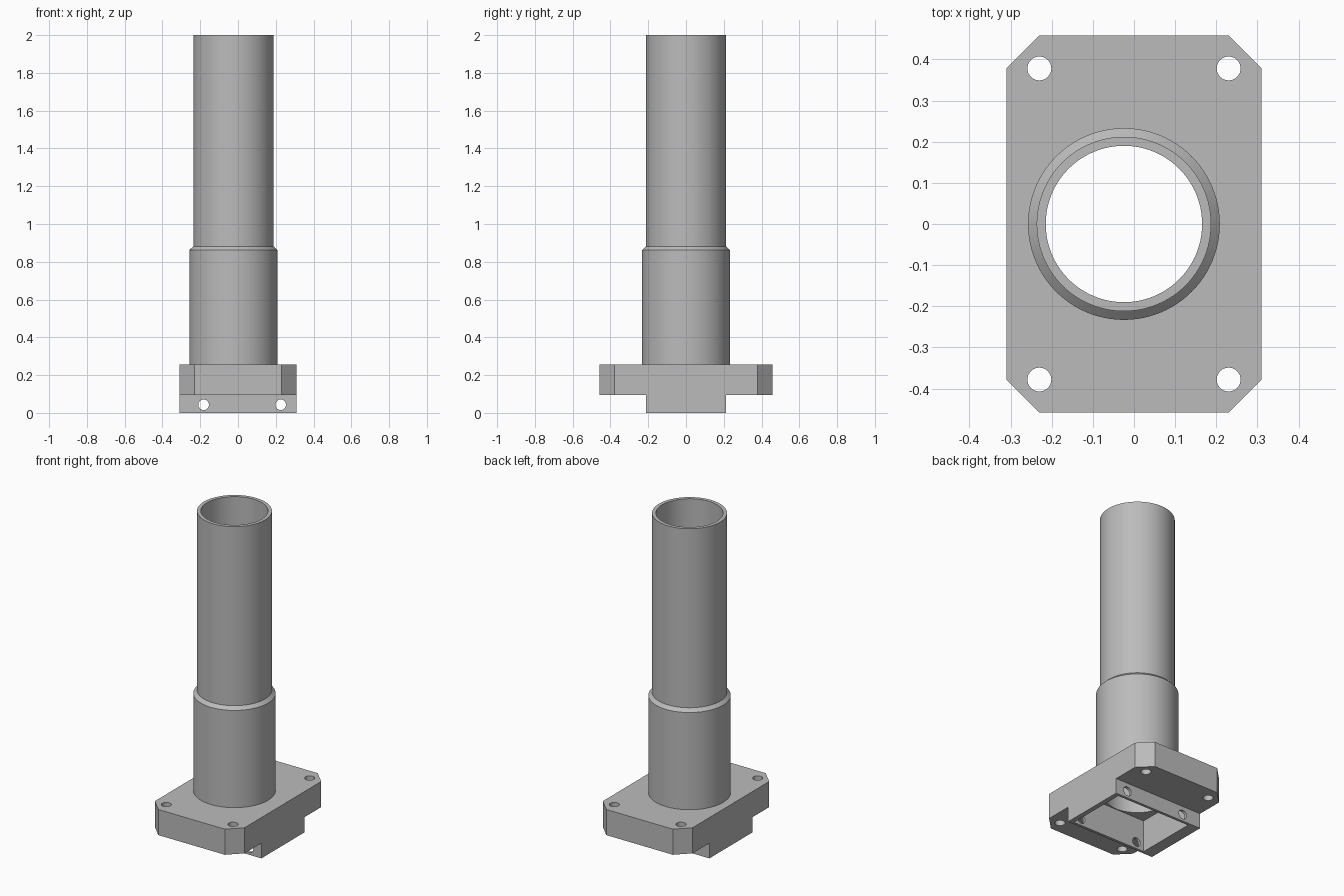
import bpy, bmesh, math
from mathutils import Matrix

cube = bpy.data.objects.get("Cube")
if cube:
    bpy.data.objects.remove(cube, do_unlink=True)

# Main sizes
HALF_X, HALF_Y, BLOCK_Y = 0.31, 0.458, 0.212
STEP_Z, PLATE_Z, TOP_Z = 0.095, 0.255, 2.0
TUBE_X, BORE, TUBE_R, COLLAR_R = -0.0245, 0.19, 0.212, 0.233
SIDES = 96

grey = bpy.data.materials.new("plain grey")
grey.use_nodes = True
colour = (0.5, 0.5, 0.5, 1)
grey.diffuse_color = colour
grey.node_tree.nodes["Principled BSDF"].inputs["Base Color"].default_value = colour


def make_object(name, bm):
    bmesh.ops.recalc_face_normals(bm, faces=bm.faces)
    mesh = bpy.data.meshes.new(name)
    bm.to_mesh(mesh)
    bm.free()
    mesh.materials.append(grey)
    obj = bpy.data.objects.new(name, mesh)
    bpy.context.collection.objects.link(obj)
    return obj


def activate(obj):
    bpy.ops.object.select_all(action='DESELECT')
    obj.select_set(True)
    bpy.context.view_layer.objects.active = obj


def add_cylinder(bm, centre, radius, depth, axis='Z', sides=32):
    turn = Matrix.Rotation(math.pi / 2, 4, 'X') if axis == 'Y' else Matrix()
    bmesh.ops.create_cone(bm, cap_ends=True, segments=sides, radius1=radius, radius2=radius,
                          depth=depth, matrix=Matrix.Translation(centre) @ turn)


def cut(target, bm):
    cutter = make_object("cutter", bm)
    cutter.hide_render = True
    activate(target)
    mod = target.modifiers.new("cut", 'BOOLEAN')
    mod.operation = 'DIFFERENCE'
    mod.solver = 'EXACT'
    mod.object = cutter
    bpy.ops.object.modifier_apply(modifier=mod.name)
    bpy.data.objects.remove(cutter, do_unlink=True)


# Mounting flange: stepped profile extruded across x, corners chamfered
half = [(BLOCK_Y, 0), (BLOCK_Y, STEP_Z), (HALF_Y, STEP_Z), (HALF_Y, PLATE_Z)]
outline = half + [(-y, z) for y, z in reversed(half)]
bm = bmesh.new()
face = bm.faces.new([bm.verts.new((-HALF_X, y, z)) for y, z in outline])
ext = bmesh.ops.extrude_face_region(bm, geom=[face])
bmesh.ops.translate(bm, vec=(2 * HALF_X, 0, 0),
                    verts=[g for g in ext["geom"] if isinstance(g, bmesh.types.BMVert)])
bmesh.ops.recalc_face_normals(bm, faces=bm.faces)
corners = [e for e in bm.edges
           if all(abs(v.co.y) > 0.4 for v in e.verts)
           and abs(e.verts[0].co.z - e.verts[1].co.z) > 0.1]
bmesh.ops.bevel(bm, geom=corners, offset=0.08, segments=1, affect='EDGES')
flange = make_object("mounting_flange", bm)

# Rectangular pocket open at the bottom
bm = bmesh.new()
bmesh.ops.create_cube(bm, size=1, matrix=Matrix.Translation((0.0225, 0, 0.05))
                      @ Matrix.Diagonal((0.515, 0.39, 0.3, 1)))
cut(flange, bm)

# Bore and corner bolt holes
bm = bmesh.new()
add_cylinder(bm, (TUBE_X, 0, 0.3), BORE, 0.4, sides=SIDES)
for x in (-0.23, 0.23):
    for y in (-0.378, 0.378):
        add_cylinder(bm, (x, y, 0.2), 0.029, 0.4)
cut(flange, bm)

# Cross holes through the lower block
bm = bmesh.new()
for x in (-0.182, 0.226):
    add_cylinder(bm, (x, 0, 0.043), 0.028, 1, axis='Y')
cut(flange, bm)

# Stepped tube with chamfered collar, turned from one profile
profile = [(BORE, PLATE_Z), (COLLAR_R, PLATE_Z), (COLLAR_R, 0.862),
           (TUBE_R, 0.882), (TUBE_R, TOP_Z), (BORE, TOP_Z)]
bm = bmesh.new()
verts = [bm.verts.new((r, 0, z)) for r, z in profile]
edges = [bm.edges.new((verts[i], verts[(i + 1) % len(verts)])) for i in range(len(verts))]
bmesh.ops.spin(bm, geom=verts + edges, cent=(0, 0, 0), axis=(0, 0, 1),
               angle=2 * math.pi, steps=SIDES)
bmesh.ops.remove_doubles(bm, verts=bm.verts, dist=0.0001)
bmesh.ops.translate(bm, vec=(TUBE_X, 0, 0), verts=bm.verts)
tube = make_object("stepped_tube", bm)

# Smooth round walls, sharp rims
for obj in (flange, tube):
    activate(obj)
    bpy.ops.object.shade_smooth_by_angle(angle=math.radians(25))
